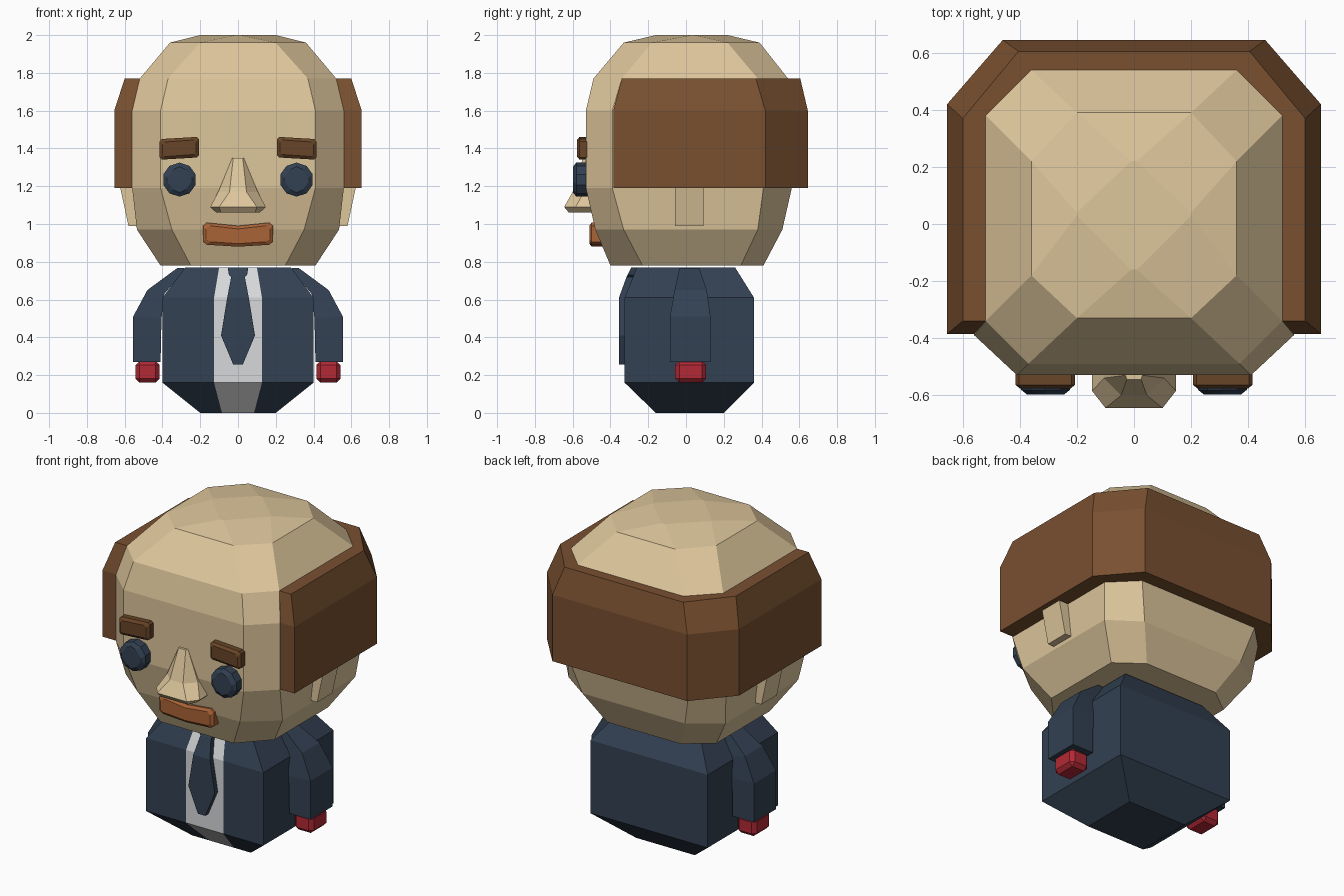
import bpy, bmesh, math
from mathutils import Vector

if "Cube" in bpy.data.objects:
    bpy.data.objects.remove(bpy.data.objects["Cube"])


def material(name, rgb):
    m = bpy.data.materials.new(name)
    m.diffuse_color = (*rgb, 1)
    m.use_nodes = True
    m.node_tree.nodes["Principled BSDF"].inputs["Base Color"].default_value = m.diffuse_color
    return m


SKIN = material("skin", (0.73, 0.565, 0.33))
HAIR = material("hair_brown", (0.19, 0.08, 0.03))
BROW = material("dark_brown", (0.14, 0.06, 0.021))
NAVY = material("navy", (0.032, 0.052, 0.085))
WHITE = material("white", (0.68, 0.69, 0.70))
RED = material("red", (0.445, 0.022, 0.036))
LIP = material("lip_orange", (0.40, 0.125, 0.038))


def loft(name, rings, *mats, rule=None):
    """Skin a stack of equal-length point rings, capped at both ends."""
    bm = bmesh.new()
    vs = [[bm.verts.new(p) for p in r] for r in rings]
    n = len(rings[0])
    for a, b in zip(vs, vs[1:]):
        for i in range(n):
            j = (i + 1) % n
            f = bm.faces.new((a[i], a[j], b[j], b[i]))
            if rule and rule(i):
                f.material_index = 1
    bm.faces.new(vs[0])
    bm.faces.new(vs[-1])
    bmesh.ops.recalc_face_normals(bm, faces=bm.faces)
    me = bpy.data.meshes.new(name)
    bm.to_mesh(me)
    bm.free()
    for m in mats:
        me.materials.append(m)
    ob = bpy.data.objects.new(name, me)
    bpy.context.collection.objects.link(ob)
    return ob


def rect(z, x0, x1, y0, y1):
    return [(x0, y0, z), (x1, y0, z), (x1, y1, z), (x0, y1, z)]


def octagon(z, hx, y0, y1, fx, bx, s0, s1):
    right = [(fx, y0, z), (hx, s0, z), (hx, s1, z), (bx, y1, z)]
    return right + [(-x, y, z) for x, y, z in reversed(right)]


def plate(name, pts, back, front, bevel, mat):
    """Outline in x-z, pushed forward, with a chamfered front edge."""
    c = sum((Vector(p) for p in pts), Vector((0, 0))) / len(pts)

    def shrink(p):
        d = Vector(p) - c
        return [c[k] + math.copysign(max(abs(d[k]) - bevel * min(1, abs(d[k]) / 0.03), 0), d[k])
                for k in (0, 1)]
    inner = [shrink(p) for p in pts]
    return loft(name, [[(x, back, z) for x, z in pts],
                       [(x, front + bevel * 0.8, z) for x, z in pts],
                       [(x, front, z) for x, z in inner]], mat)


# Head: stacked chamfered sections
loft("head", [octagon(*a) for a in (
    (0.78, 0.41, -0.40, 0.41, 0.25, 0.25, -0.23, 0.29),
    (0.97, 0.535, -0.48, 0.51, 0.35, 0.35, -0.33, 0.38),
    (1.19, 0.56, -0.53, 0.56, 0.41, 0.41, -0.39, 0.41),
    (1.60, 0.56, -0.53, 0.56, 0.41, 0.41, -0.39, 0.41),
    (1.77, 0.52, -0.49, 0.54, 0.37, 0.36, -0.34, 0.38),
    (1.96, 0.36, -0.33, 0.39, 0.20, 0.20, -0.18, 0.22),
    (2.00, 0.20, -0.16, 0.22, 0.01, 0.01, 0.03, 0.04))], SKIN)


# Hair: U-shaped band round the sides and back
def hair_ring(z, hx, front, side, bx, back, ihx, iside, ibx, iback):
    outer = [(hx, front, z), (hx, side, z), (bx, back, z)]
    inner = [(ihx, front, z), (ihx, iside, z), (ibx, iback, z)]

    def flip(pts):
        return [(-x, y, z) for x, y, z in reversed(pts)]
    return outer + flip(outer) + [(-x, y, z) for x, y, z in inner] + inner[::-1]


loft("hair_band", [
    hair_ring(1.19, 0.655, -0.385, 0.42, 0.46, 0.645, 0.55, 0.40, 0.40, 0.55),
    hair_ring(1.60, 0.655, -0.385, 0.42, 0.46, 0.645, 0.55, 0.40, 0.40, 0.55),
    hair_ring(1.77, 0.60, -0.34, 0.37, 0.405, 0.605, 0.51, 0.37, 0.35, 0.53)], HAIR)

# Nose: wedge flaring to the nostrils
loft("nose", [[(-b, -0.50, z), (-b, m, z), (-f, y, z), (f, y, z), (b, m, z), (b, -0.50, z)]
              for z, b, m, f, y in ((1.06, 0.115, -0.565, 0.09, -0.62),
                                    (1.09, 0.147, -0.585, 0.10, -0.645),
                                    (1.17, 0.105, -0.54, 0.045, -0.60),
                                    (1.35, 0.03, -0.53, 0.025, -0.545))], SKIN)

# Mouth: slightly sagging bar
plate("mouth", [(-0.185, 0.905), (-0.165, 0.89), (0, 0.88), (0.165, 0.89), (0.185, 0.905),
                (0.185, 0.99), (0.165, 1.007), (0, 0.99), (-0.165, 1.007), (-0.185, 0.99)],
      -0.40, -0.512, 0.016, LIP)

# Body: box with tapered shoulders and base, white shirt strip in front
loft("body", [[(-hx, y0, z), (-s, y0, z), (s, y0, z), (hx, y0, z), (hx, y1, z), (-hx, y1, z)]
              for z, hx, s, y0, y1 in ((0.00, 0.20, 0.085, -0.16, 0.20),
                                       (0.16, 0.40, 0.127, -0.325, 0.36),
                                       (0.61, 0.40, 0.127, -0.325, 0.36),
                                       (0.77, 0.28, 0.10, -0.26, 0.26))],
     NAVY, WHITE, rule=lambda i: i == 1)

# Tie
loft("tie", [rect(z, -w, w, y - 0.03, y + 0.01) for z, w, y in (
    (0.255, 0.025, -0.325), (0.41, 0.09, -0.325), (0.61, 0.057, -0.325),
    (0.72, 0.036, -0.285), (0.73, 0.048, -0.28), (0.77, 0.055, -0.26))], NAVY)

for side, s in (("left", -1), ("right", 1)):
    # Eyes
    plate(side + "_eye", [(s * 0.31 + 0.09 * math.cos(a), 1.235 + 0.09 * math.sin(a))
                          for a in (math.tau * (k + 0.5) / 10 for k in range(10))],
          -0.50, -0.597, 0.02, NAVY)
    # Eyebrows, inner ends a little higher
    plate(side + "_eyebrow", [(s * x, z) for x, z in (
        (0.207, 1.363), (0.219, 1.352), (0.403, 1.341), (0.415, 1.352),
        (0.415, 1.437), (0.403, 1.450), (0.219, 1.461), (0.207, 1.450))],
        -0.50, -0.577, 0.016, BROW)
    # Ears
    loft(side + "_ear", [rect(0.99, s * 0.50, s * 0.58, -0.057, 0.093),
                         rect(1.20, s * 0.53, s * 0.625, -0.057, 0.093)], SKIN)
    # Arms: rings lean from the shoulder out to a straight sleeve
    loft(side + "_arm", [[(s * xi, y0, zi), (s * xo, y0, zo), (s * xo, y1, zo), (s * xi, y1, zi)]
                         for xi, zi, xo, zo, y0, y1 in (
        (0.41, 0.27, 0.555, 0.27, -0.085, 0.13),
        (0.405, 0.50, 0.555, 0.51, -0.085, 0.13),
        (0.39, 0.63, 0.48, 0.65, -0.06, 0.11),
        (0.275, 0.765, 0.32, 0.768, -0.035, 0.07))], NAVY)
    # Hands: chamfered blocks
    hand = loft(side + "_hand", [rect(z, s * 0.415, s * 0.543, -0.057, 0.107)
                                 for z in (0.16, 0.275)], RED)
    bev = hand.modifiers.new("chamfer", "BEVEL")
    bev.width = 0.022
    bev.segments = 1
